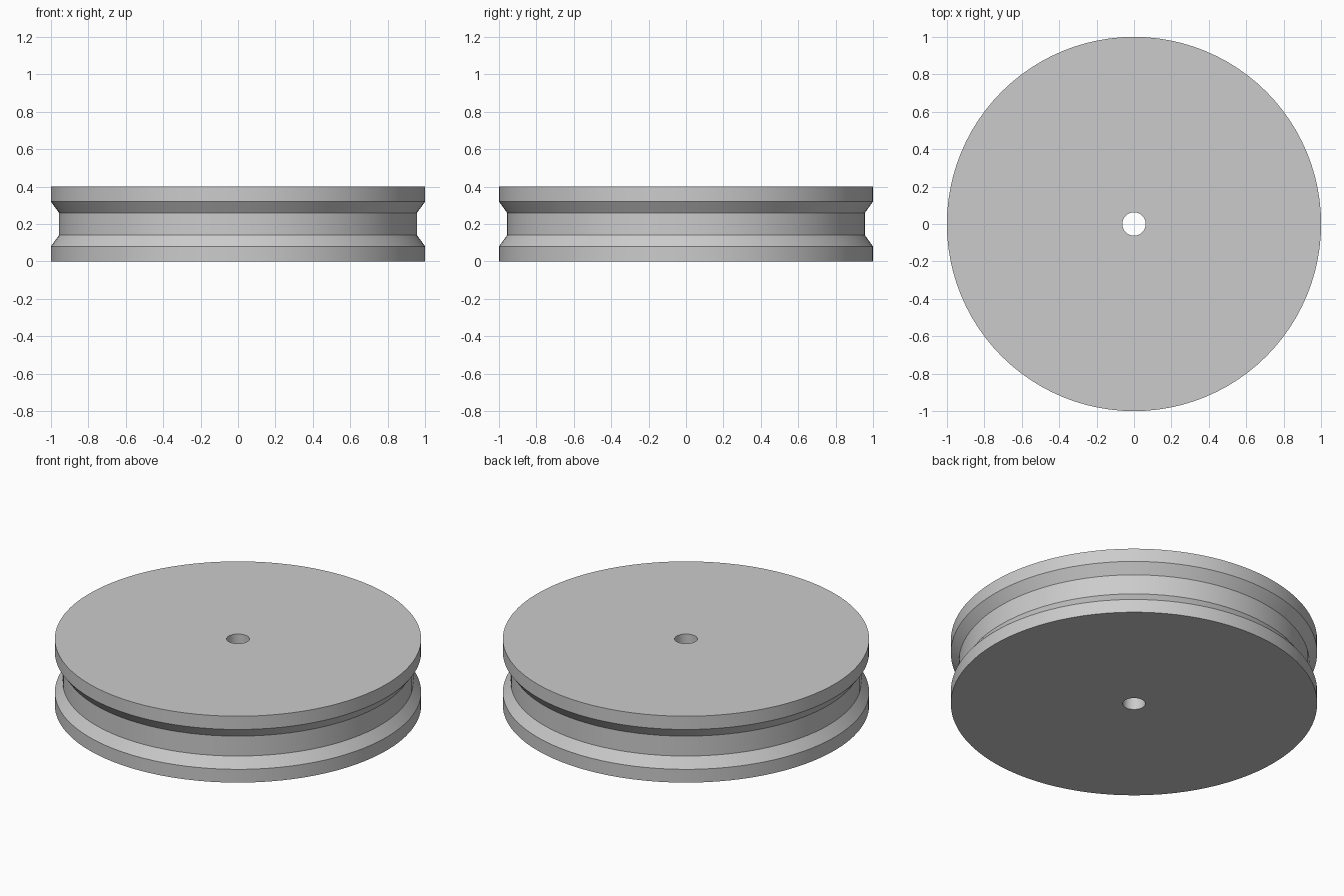
import bpy
import bmesh
import math

cube = bpy.data.objects.get("Cube")
if cube:
    bpy.data.objects.remove(cube, do_unlink=True)

SEGMENTS = 96
RIM, GROOVE, BORE, HEIGHT = 1.0, 0.957, 0.062, 0.4

# Plain grey material
grey = bpy.data.materials.new("light grey")
grey.use_nodes = True
colour = (0.6, 0.6, 0.6, 1)
grey.diffuse_color = colour
grey.node_tree.nodes["Principled BSDF"].inputs["Base Color"].default_value = colour

# Closed cross-section (radius, height): lower half, then mirrored upper half
lower = [(BORE, 0), (RIM, 0), (RIM, 0.08), (GROOVE, 0.14)]
profile = lower + [(r, HEIGHT - z) for r, z in reversed(lower)]

# Revolve the cross-section into rings and bridge them
bm = bmesh.new()
rings = []
for r, z in profile:
    ring = []
    for i in range(SEGMENTS):
        a = math.tau * i / SEGMENTS
        ring.append(bm.verts.new((r * math.cos(a), r * math.sin(a), z)))
    rings.append(ring)
for k, ring in enumerate(rings):
    above = rings[(k + 1) % len(rings)]
    for i in range(SEGMENTS):
        j = (i + 1) % SEGMENTS
        bm.faces.new((ring[i], ring[j], above[j], above[i]))
bmesh.ops.recalc_face_normals(bm, faces=bm.faces[:])

mesh = bpy.data.meshes.new("grooved_wheel")
bm.to_mesh(mesh)
bm.free()
mesh.materials.append(grey)
wheel = bpy.data.objects.new("grooved_wheel", mesh)
bpy.context.collection.objects.link(wheel)

# Smooth around the rim, crisp at the profile corners
bpy.context.view_layer.objects.active = wheel
wheel.select_set(True)
bpy.ops.object.shade_smooth_by_angle(angle=math.radians(20))
